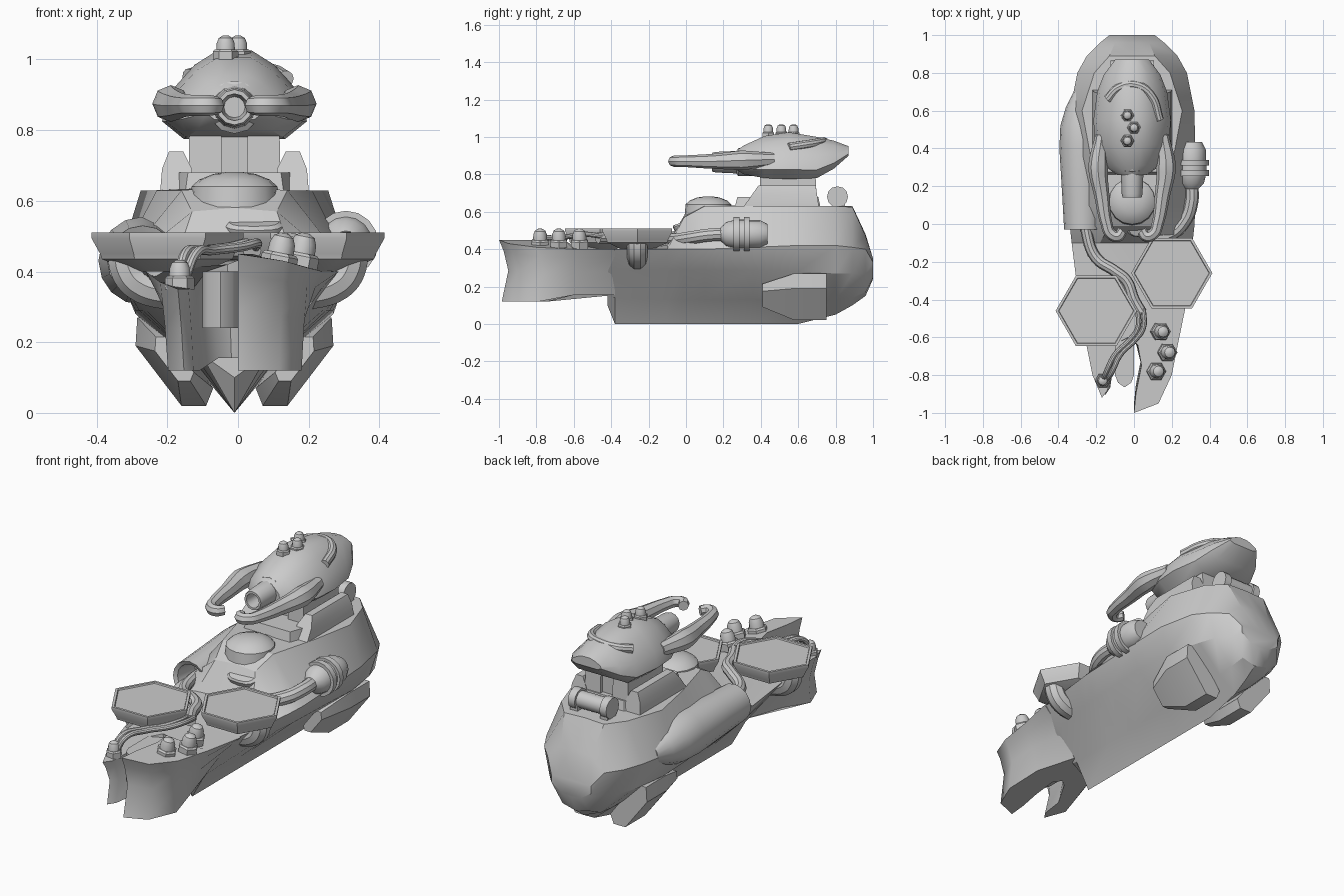
import bpy, bmesh, math
from mathutils import Vector, Matrix

if "Cube" in bpy.data.objects:
    bpy.data.objects.remove(bpy.data.objects["Cube"])


def select(ob):
    for o in bpy.context.selected_objects:
        o.select_set(False)
    ob.select_set(True)
    bpy.context.view_layer.objects.active = ob


def finish(ob, angle=35):
    select(ob)
    bpy.ops.object.shade_smooth_by_angle(angle=math.radians(angle))
    return ob


def loft(name, rings, angle=35):
    """Skin a list of equal-length closed rings and cap both ends."""
    bm = bmesh.new()
    rows = [[bm.verts.new(p) for p in r] for r in rings]
    n = len(rows[0])
    for a, b in zip(rows, rows[1:]):
        for i in range(n):
            j = (i + 1) % n
            bm.faces.new((a[i], a[j], b[j], b[i]))
    bm.faces.new(rows[0])
    bm.faces.new(rows[-1])
    bmesh.ops.recalc_face_normals(bm, faces=bm.faces)
    me = bpy.data.meshes.new(name)
    bm.to_mesh(me)
    bm.free()
    ob = bpy.data.objects.new(name, me)
    bpy.context.collection.objects.link(ob)
    return finish(ob, angle)


def sym(half, y):
    """Ring in the xz plane from a right-hand half section."""
    full = half + [(-x, z) for x, z in half[-2:0:-1]]
    return [(x, y, z) for x, z in full]


def lathe(name, profile, at, axis=(0, 0, 1), n=16):
    """Revolve (height, radius) pairs around an axis at a point."""
    m = Matrix.Translation(at) @ Vector((0, 0, 1)).rotation_difference(Vector(axis)).to_matrix().to_4x4()
    return loft(name, [[m @ Vector((r * math.cos(2 * math.pi * i / n), r * math.sin(2 * math.pi * i / n), h))
                        for i in range(n)] for h, r in profile])


def tube(name, pts, r, radii=None, res=3):
    cu = bpy.data.curves.new(name, 'CURVE')
    cu.dimensions = '3D'
    cu.bevel_depth, cu.bevel_resolution, cu.resolution_u = r, res, 6
    cu.use_fill_caps = True
    sp = cu.splines.new('BEZIER')
    sp.bezier_points.add(len(pts) - 1)
    for i, (bp, p) in enumerate(zip(sp.bezier_points, pts)):
        bp.co = p
        bp.handle_left_type = bp.handle_right_type = 'AUTO'
        bp.radius = radii[i] if radii else 1
    ob = bpy.data.objects.new(name, cu)
    bpy.context.collection.objects.link(ob)
    select(ob)
    bpy.ops.object.convert(target='MESH')
    return finish(bpy.context.object)


def prism(name, outline, z0, z1, s=1.0):
    """Upright prism whose top is scaled about its centre."""
    cx = sum(p[0] for p in outline) / len(outline)
    cy = sum(p[1] for p in outline) / len(outline)
    return loft(name, [[(x, y, z0) for x, y in outline],
                       [(cx + (x - cx) * s, cy + (y - cy) * s, z1) for x, y in outline]])


def stud(name, at, axis=(0, 0, 1), s=1.0):
    """Domed light on a hexagonal nut."""
    lathe(name + "_nut", [(-.02 * s, .052 * s), (.02 * s, .052 * s), (.028 * s, .044 * s)], at, axis, 6)
    lathe(name + "_dome", [(.02 * s, .038 * s), (.055 * s, .036 * s), (.075 * s, .028 * s), (.085 * s, .012 * s)], at, axis, 12)


def rect(x0, x1, y0, y1):
    return [(x0, y0), (x1, y0), (x1, y1), (x0, y1)]


# Main hull with raised stern house: y, keel z, bilge, side, gunwale, shoulder, top z
stations = [
    (-.42, .10, (.07, .15), (.19, .29), (.28, .40), (.2, .40), .40),
    (-.38, 0, (.08, .14), (.2, .29), (.285, .40), (.2, .40), .40),
    (-.10, 0, (.09, .13), (.25, .29), (.32, .40), (.17, .42), .43),
    (-.01, 0, (.09, .13), (.26, .29), (.33, .40), (.12, .57), .58),
    (.10, 0, (.09, .13), (.27, .29), (.335, .40), (.15, .63), .64),
    (.36, 0, (.10, .13), (.28, .29), (.335, .41), (.22, .63), .63),
    (.60, 0, (.10, .12), (.28, .28), (.33, .42), (.265, .63), .63),
    (.80, .05, (.10, .13), (.24, .27), (.29, .42), (.2, .63), .63),
    (.89, .10, (.10, .14), (.21, .27), (.24, .41), (.12, .625), .63),
    (.96, .15, (.08, .17), (.15, .27), (.17, .40), (.09, .47), .48),
    (1.0, .24, (.06, .25), (.12, .29), (.12, .33), (.06, .35), .35)]
loft("hull", [sym([(0, zk), a, b, g, s, (0, zt)], y) for y, zk, a, b, g, s, zt in stations], 28)

# Forked prow: outline x, y, deck z; narrows to the keel towards the rear
prow = [(0, -1, .45), (.13, -.95, .43), (.2, -.8, .41), (.24, -.6, .40), (.285, -.38, .40),
        (-.285, -.38, .40), (-.26, -.6, .40), (-.22, -.8, .37), (-.17, -.92, .35), (-.14, -.88, .35),
        (-.12, -.75, .36), (-.09, -.63, .40), (-.03, -.6, .42), (.02, -.64, .44), (.04, -.75, .45), (.01, -.9, .45)]
layers = []
for k in (0, .5, .82, 1):
    ring = []
    for x, y, z in prow:
        low = .9 if y < -.7 else .62 if y < -.5 else .3
        sx = low + (1 - low) * k ** 1.3
        sy = {0: .985, .5: .95, .82: .975, 1: 1}[k] if y < -.7 else 1
        ring.append((x * sx, y * sy, (.12 if y < -.7 else .155) * (1 - k) + z * k))
    layers.append(ring)
loft("prow", layers, 45)
prism("bow_tube", [(-.1, -.5), (-.1, -.8), (-.085, -.84), (-.05, -.865), (-.015, -.84), (0, -.8), (0, -.5)], .24, .40)

# Left side fairing with open mouth
def circle(cx, y, cz, r, n=16):
    return [(cx + r * math.cos(2 * math.pi * i / n), y, cz + r * math.sin(2 * math.pi * i / n)) for i in range(n)]


loft("side_fairing", [circle(-.27, y, .43, r) for y, r in
                      ((.1, .06), (-.02, .08), (-.03, .1), (.15, .11), (.4, .125), (.52, .12), (.62, .09), (.7, .05))])
tube("fairing_pipe", [(-.26, .1, .44), (-.25, -.05, .44), (-.2, -.18, .44), (-.1, -.25, .46), (-.04, -.3, .46),
                      (.0, -.4, .46), (.04, -.47, .46)], .03)

# Stern fins
fin = [(-.275, .27), (-.21, .27), (-.06, .07), (-.08, .02), (-.15, .02), (-.28, .19)]
for side, sg in (("left", 1), ("right", -1)):
    loft(side + "_fin", [[(sg * (-.17 + (x + .17) * s), y, .16 + (z - .16) * s) for x, z in fin]
                         for y, s in ((.41, .5), (.58, 1), (.75, 1))], 25)

# Hexagonal platforms with recessed tops and elbow supports
for name, cx, cy, sg in (("right_pad", .2, -.26, 1), ("left_pad", -.2, -.46, -1)):
    lathe(name, [(.40, .10), (.435, .185), (.45, .19), (.495, .215), (.51, .215), (.51, .2), (.503, .197)], (cx, cy, 0), n=6)
    tube(name + "_elbow", [(sg * .315, cy, .46), (sg * .31, cy, .41), (sg * .28, cy, .37), (sg * .18, cy, .34)], .055)

# Deck studs and prow cables
for i, (x, y) in enumerate(((.14, -.57), (.175, -.68), (.115, -.78))):
    stud("deck_stud_%d" % i, (x, y, .425), (.2, 0, 1))
stud("cable_socket", (-.165, -.83, .365), s=.8)
for i, d in enumerate((0, .03)):
    tube("prow_cable_%d" % i, [(-.165 + d * .5, -.83, .38), (-.15 + d, -.79, .45), (-.1 + d, -.69, .46), (-.02 + d, -.61, .47),
                               (.02 + d, -.55, .48), (.02 + d, -.45, .47)], .014)

# Right tank and its feed pipe
lathe("tank", [(0, .035), (.03, .065), (.07, .075), (.07, .092), (.1, .092), (.1, .078), (.125, .078), (.125, .092),
               (.155, .092), (.155, .075), (.21, .075), (.25, .055)], (.305, .185, .48), (0, 1, 0))
tube("tank_pipe", [(.305, .21, .48), (.305, .12, .475), (.27, .02, .46), (.19, -.055, .45), (.1, -.06, .46), (.07, -.01, .47)], .036)

# Front hatch (pill on the sloped front) and dome of the stern house
pill = [(.085 * math.copysign(abs(math.cos(t)) ** .6, math.cos(t)), .036 * math.sin(t))
        for t in [2 * math.pi * i / 16 for i in range(16)]]
loft("hatch", [[(.045 + x * s, -.015 + b * s * 1.4 - .45 * h, .525 + b * s * .5 + .9 * h) for x, b in pill]
               for h, s in ((-.04, 1), (.01, 1), (.02, .85))])
lathe("house_dome", [(.55, .13), (.64, .122), (.66, .1), (.676, .06), (.682, .02)], (0, .12, 0))

# Turret pedestal
prism("turret_base", [(-.14, .26), (.14, .26), (.19, .4), (.19, .64), (.12, .72), (-.12, .72), (-.19, .64), (-.19, .4)], .62, .68, .94)
for side, sg in (("left", -1), ("right", 1)):
    loft(side + "_cheek", [[(sg * x, y + k * (z - .63), z) for x, z in
                            ((.12, .63), (.21, .63), (.205, .69), (.185, .74), (.145, .74), (.12, .69))]
                           for y, k in ((.31, .7), (.71, -.15))])
    prism(side + "_pillar", rect(sg * .035, sg * .13, .39, .70), .66, .80, .95)
prism("turret_neck", rect(-.05, .05, .42, .68), .66, .80)

# Rear hex roller with collars and clips
lathe("rear_roller", [(-.115, .04), (-.115, .056), (-.075, .056), (-.075, .044), (.075, .044), (.075, .056), (.115, .056), (.115, .04)],
      (0, .81, .68), (1, 0, 0), 12)
for x in (-.09, .09):
    prism("roller_clip", rect(x - .022, x + .022, .78, .85), .61, .66)

# Turret head: y, half width, bottom z, top z
rings = []
for y, w, b, t in ((.26, .08, .83, .92), (.31, .15, .80, .955), (.42, .195, .78, 1.005), (.55, .205, .775, 1.025),
                   (.7, .185, .78, 1.0), (.79, .15, .83, .98), (.87, .09, .90, .95)):
    h = t - b
    rings.append(sym([(0, b), (.7 * w, b), (w, b + .2 * h), (.92 * w, b + .5 * h), (.55 * w, b + .84 * h),
                      (.24 * w, t), (0, t)], y))
loft("turret_head", rings)
lathe("muzzle", [(.1, .03), (0, .038), (0, .05), (.02, .055), (.13, .06), (.14, .075), (.3, .075)], (0, .14, .865), (0, 1, 0), 12)
tube("head_ridge", [(-.13, .66, .95), (-.07, .72, .965), (.02, .735, .975), (.1, .68, .965), (.145, .55, .945)], .024)
for i, (x, y) in enumerate(((-.025, .44), (.01, .51), (-.025, .575))):
    stud("head_stud_%d" % i, (x, y, 1.008), s=.7)

# Hooked arms
for side, sg in (("left", -1), ("right", 1)):
    tube(side + "_arm", [(sg * x, y, z) for x, y, z in
                         ((.16, .47, .88), (.18, .3, .875), (.16, .15, .87), (.135, 0, .87), (.115, -.05, .87),
                          (.075, -.065, .87), (.05, -.035, .87))], .035, [1.0, 1.5, 1.15, .9, .85, .85, .75], 2)

# The symmetric body sits slightly left of the overall centre
body = ("hull", "fin", "turret", "cheek", "pillar", "roller", "head", "muzzle", "arm", "house")
for ob in bpy.data.objects:
    if any(w in ob.name for w in body):
        ob.location.x -= .01
